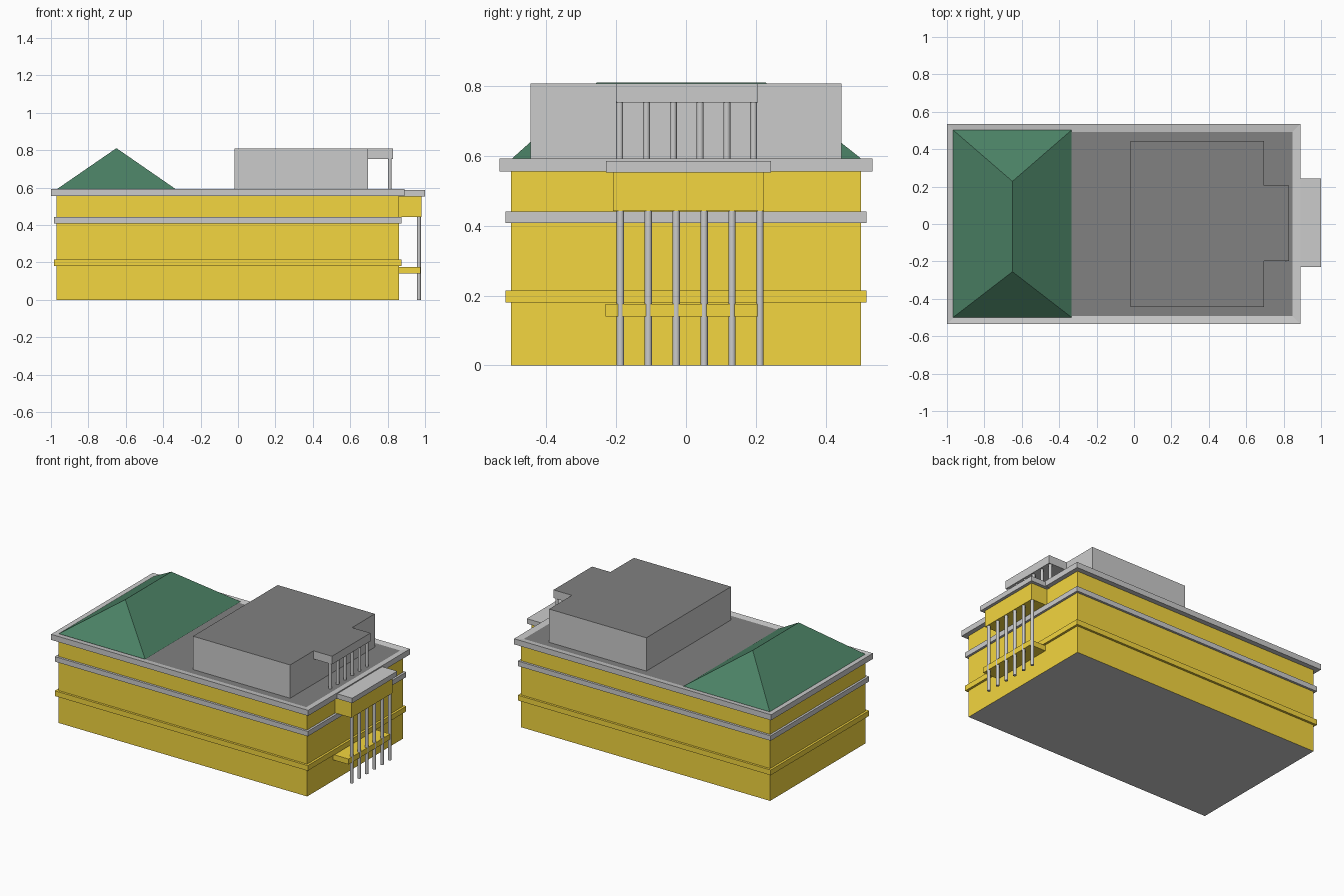
import bpy, bmesh

if "Cube" in bpy.data.objects:
    bpy.data.objects.remove(bpy.data.objects["Cube"])


def material(name, rgb):
    m = bpy.data.materials.new(name)
    m.diffuse_color = (*rgb, 1)
    m.use_nodes = True
    m.node_tree.nodes["Principled BSDF"].inputs["Base Color"].default_value = m.diffuse_color
    return m


GOLD = material("ochre_wall", (0.9, 0.67, 0.05))
DARK = material("dark_roofing", (0.22, 0.22, 0.22))
GREEN = material("green_roofing", (0.07, 0.22, 0.13))
GREY = material("light_stone", (0.8, 0.8, 0.8))


def finish(name, bm, mats=()):
    bmesh.ops.recalc_face_normals(bm, faces=bm.faces)
    me = bpy.data.meshes.new(name)
    bm.to_mesh(me)
    bm.free()
    for m in mats:
        me.materials.append(m)
    ob = bpy.data.objects.new(name, me)
    bpy.context.collection.objects.link(ob)
    return ob


def box_mesh(x, y, z):
    bm = bmesh.new()
    bmesh.ops.create_cube(bm, size=1)
    for v in bm.verts:
        v.co = [r[0] if c < 0 else r[1] for c, r in zip(v.co, (x, y, z))]
    bm.normal_update()
    return bm


def box(name, x, y, z, mats=(), second=0):
    """Box; second = +1 / -1 gives the top / bottom face the second material."""
    bm = box_mesh(x, y, z)
    for f in bm.faces:
        if second and f.normal.z * second > 0.9:
            f.material_index = 1
    return finish(name, bm, mats)


def columns(name, x, y0, y1, z0, z1, r, count=6):
    for i in range(count):
        y = y0 + (y1 - y0) * i / (count - 1)
        bpy.ops.mesh.primitive_cylinder_add(vertices=16, radius=r, depth=z1 - z0,
                                            location=(x, y, (z0 + z1) / 2))
        bpy.context.object.name = f"{name}_{i + 1}"
        bpy.ops.object.shade_smooth_by_angle()


# Main block and its string courses
box("main_block", (-0.97, 0.86), (-0.502, 0.502), (0, 0.56), (GOLD, GREY), -1)
box("lower_band", (-0.985, 0.875), (-0.517, 0.517), (0.18, 0.215), (GOLD,))
box("upper_band", (-0.985, 0.875), (-0.517, 0.517), (0.409, 0.442))

# Cornice with a slightly sunken dark roof deck
bm = box_mesh((-1, 0.89), (-0.535, 0.535), (0.556, 0.593))
deck = [f for f in bm.faces if f.normal.z > 0.9]
bmesh.ops.inset_region(bm, faces=deck, thickness=0.06)
for f in deck:
    f.material_index = 1
    bmesh.ops.translate(bm, verts=f.verts, vec=(0, 0, -0.006))
finish("cornice_and_deck", bm, (GREY, DARK))

# Hipped green roof
bm = box_mesh((-0.968, -0.333), (-0.5, 0.503), (0.592, 0.811))
for v in bm.verts:
    if v.co.z > 0.7:
        v.co.x = -0.65
        v.co.y = -0.255 if v.co.y < 0 else 0.228
bmesh.ops.remove_doubles(bm, verts=bm.verts, dist=0.001)
finish("hipped_roof", bm, (GREEN,))

# Penthouse with its porch roof and columns
box("penthouse", (-0.02, 0.695), (-0.445, 0.445), (0.586, 0.808), (GREY, DARK), 1)
box("penthouse_porch_roof", (0.695, 0.83), (-0.199, 0.206), (0.754, 0.808), (GREY, DARK), 1)
columns("penthouse_column", 0.812, -0.19, 0.194, 0.586, 0.756, 0.01)

# Street portico: balcony, upper box, cap and columns
box("balcony", (0.85, 0.975), (-0.231, 0.206), (0.14, 0.176), (GOLD,))
box("portico_box", (0.85, 0.98), (-0.209, 0.223), (0.443, 0.556), (GOLD,))
box("portico_cap", (0.85, 1.0), (-0.229, 0.244), (0.553, 0.586))
columns("portico_column", 0.967, -0.188, 0.212, 0, 0.445, 0.0105)
